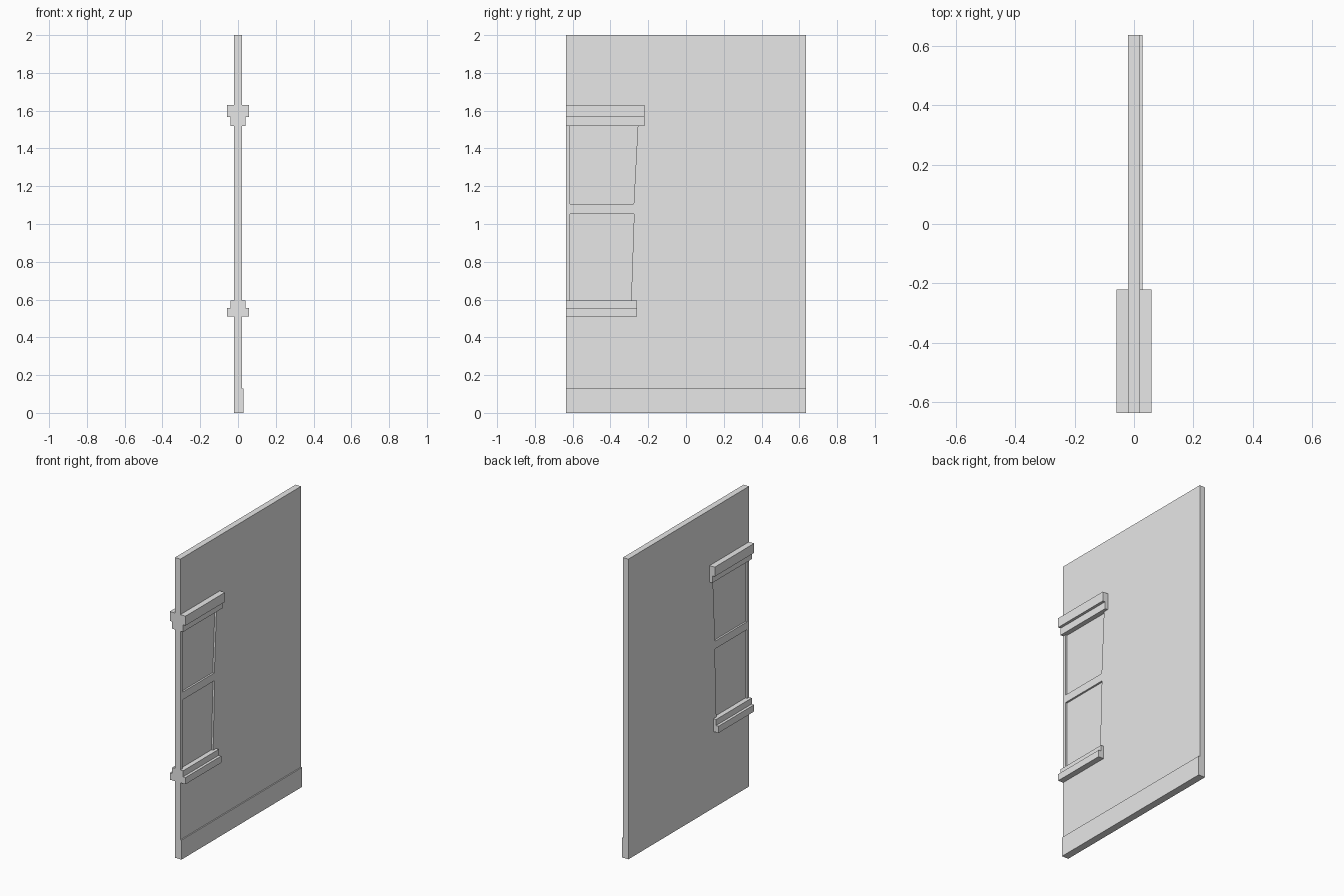
import bpy
import bmesh

cube = bpy.data.objects.get("Cube")
if cube:
    bpy.data.objects.remove(cube, do_unlink=True)

HALF_T = 0.02      # half wall thickness
HALF_W = 0.635     # half wall width
DEPTH = 0.012      # panel recess depth

grey = bpy.data.materials.new("light grey")
grey.use_nodes = True
grey.diffuse_color = (0.8, 0.8, 0.8, 1)
grey.node_tree.nodes["Principled BSDF"].inputs["Base Color"].default_value = (0.8, 0.8, 0.8, 1)


def prism(name, outline, axis_vec):
    """Extrude a closed 3D outline along a vector."""
    bm = bmesh.new()
    face = bm.faces.new([bm.verts.new(p) for p in outline])
    new = bmesh.ops.extrude_face_region(bm, geom=[face], use_keep_orig=True)["geom"]
    bmesh.ops.translate(bm, vec=axis_vec, verts=[v for v in new if isinstance(v, bmesh.types.BMVert)])
    bmesh.ops.recalc_face_normals(bm, faces=bm.faces)
    mesh = bpy.data.meshes.new(name)
    bm.to_mesh(mesh)
    bm.free()
    mesh.materials.append(grey)
    obj = bpy.data.objects.new(name, mesh)
    bpy.context.collection.objects.link(obj)
    return obj


def along_y(name, profile, y0, y1):
    """Extrude an x-z profile from y0 to y1."""
    return prism(name, [(x, y0, z) for x, z in profile], (0, y1 - y0, 0))


def mirrored(half):
    """Complete a right-hand profile, listed bottom to top, across x = 0."""
    return half + [(-x, z) for x, z in reversed(half)]


# Wall slab
wall = along_y("wall", mirrored([(HALF_T, 0), (HALF_T, 2)]), -HALF_W, HALF_W)

# Tapered panel recesses on both faces: bottom z, top z, inner edge at bottom and top
recesses = [(0.58, 1.053, -0.291, -0.275), (1.105, 1.54, -0.277, -0.254)]
cutters = []
for side in (-1, 1):
    for z0, z1, y0, y1 in recesses:
        x = side * (HALF_T - DEPTH)
        outline = [(x, -0.613, z0), (x, y0, z0), (x, y1, z1), (x, -0.613, z1)]
        cutter = prism("recess_cutter", outline, (side * 0.05, 0, 0))
        cutter.hide_render = True
        cutters.append(cutter)
        cut = wall.modifiers.new("recess", 'BOOLEAN')
        cut.operation = 'DIFFERENCE'
        cut.solver = 'EXACT'
        cut.object = cutter

# Bake the recesses and drop the cutters
bpy.context.view_layer.update()
evaluated = wall.evaluated_get(bpy.context.evaluated_depsgraph_get())
baked = bpy.data.meshes.new_from_object(evaluated)
wall.modifiers.clear()
wall.data = baked
baked.name = "wall"
for cutter in cutters:
    bpy.data.objects.remove(cutter, do_unlink=True)

# Stepped mouldings that wrap both faces of the wall
WIDE, NARROW = 0.058, 0.04
along_y("upper_cornice", mirrored([(NARROW, 1.52), (NARROW, 1.567), (WIDE, 1.567), (WIDE, 1.63)]),
        -HALF_W, -0.22)
along_y("lower_sill", mirrored([(WIDE, 0.51), (WIDE, 0.555), (NARROW, 0.555), (NARROW, 0.595)]),
        -HALF_W, -0.259)

# Skirting board on one face
along_y("skirting_board", [(HALF_T, 0), (0.028, 0), (0.028, 0.13), (HALF_T, 0.13)], -HALF_W, HALF_W)
